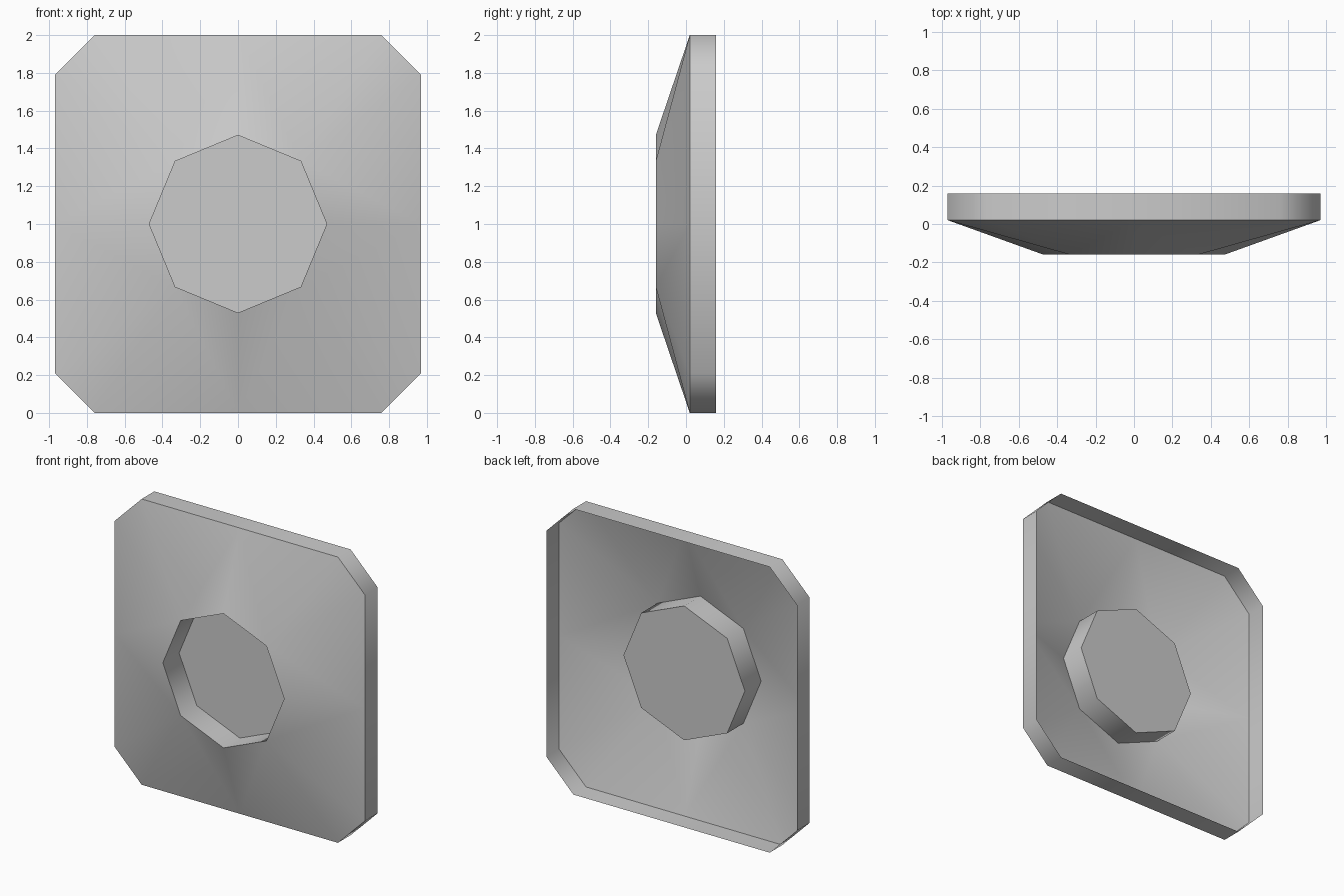
import bpy
import bmesh
from math import sin, cos, pi, radians

if "Cube" in bpy.data.objects:
    bpy.data.objects.remove(bpy.data.objects["Cube"], do_unlink=True)

BACK, SEAT, FRONT = 0.16, 0.02, -0.16   # depths along y
HALF_W, HALF_H, CUT, RADIUS = 0.97, 1.0, 0.21, 0.47

grey = bpy.data.materials.new("plain grey")
grey.use_nodes = True
colour = (0.6, 0.6, 0.6, 1)
grey.diffuse_color = colour
grey.node_tree.nodes["Principled BSDF"].inputs["Base Color"].default_value = colour


def make_part(name, build):
    bm = bmesh.new()
    build(bm)
    mesh = bpy.data.meshes.new(name)
    bm.to_mesh(mesh)
    bm.free()
    mesh.materials.append(grey)
    part = bpy.data.objects.new(name, mesh)
    bpy.context.collection.objects.link(part)
    bpy.ops.object.select_all(action="DESELECT")
    part.select_set(True)
    bpy.context.view_layer.objects.active = part
    bpy.ops.object.shade_smooth_by_angle(angle=radians(50))


def ring(bm, outline, y):
    return [bm.verts.new((x, y, z + HALF_H)) for x, z in outline]


def band(bm, a, b):
    n = len(a)
    for i in range(n):
        j = (i + 1) % n
        bm.faces.new((a[i], a[j], b[j], b[i]))


# Outlines run anticlockwise seen from the front; the outer one holds, for
# each side, its midpoint followed by the two ends of the cut corner
def outer_outline():
    w, h, c = HALF_W, HALF_H, CUT
    half = [(w, 0), (w, h - c), (w - c, h), (0, h), (c - w, h), (-w, h - c)]
    return half + [(-x, -z) for x, z in half]


outer = outer_outline()
octagon = [(RADIUS * cos(i * pi / 4), RADIUS * sin(i * pi / 4)) for i in range(8)]


# Straight wall round the edge, open at the back
def build_rim(bm):
    band(bm, ring(bm, outer, SEAT), ring(bm, outer, BACK))


# Sloping front face between the rim and the octagonal opening
def build_face(bm):
    rim, hole = ring(bm, outer, SEAT), ring(bm, octagon, FRONT)
    for q in range(4):
        mid, end_a, end_b, next_mid = (rim[(3 * q + k) % 12] for k in range(4))
        side, corner, next_side = (hole[(2 * q + k) % 8] for k in range(3))
        for tri in ((side, mid, corner), (mid, end_a, corner),
                    (end_a, end_b, corner), (end_b, next_mid, corner),
                    (next_mid, next_side, corner)):
            bm.faces.new(tri)


# Octagonal socket sunk in from the front, with a flat floor
def build_socket(bm):
    lip, floor = ring(bm, octagon, FRONT), ring(bm, octagon, SEAT)
    band(bm, floor, lip)
    bm.faces.new(floor)


make_part("rim_wall", build_rim)
make_part("sloping_face", build_face)
make_part("octagonal_socket", build_socket)
